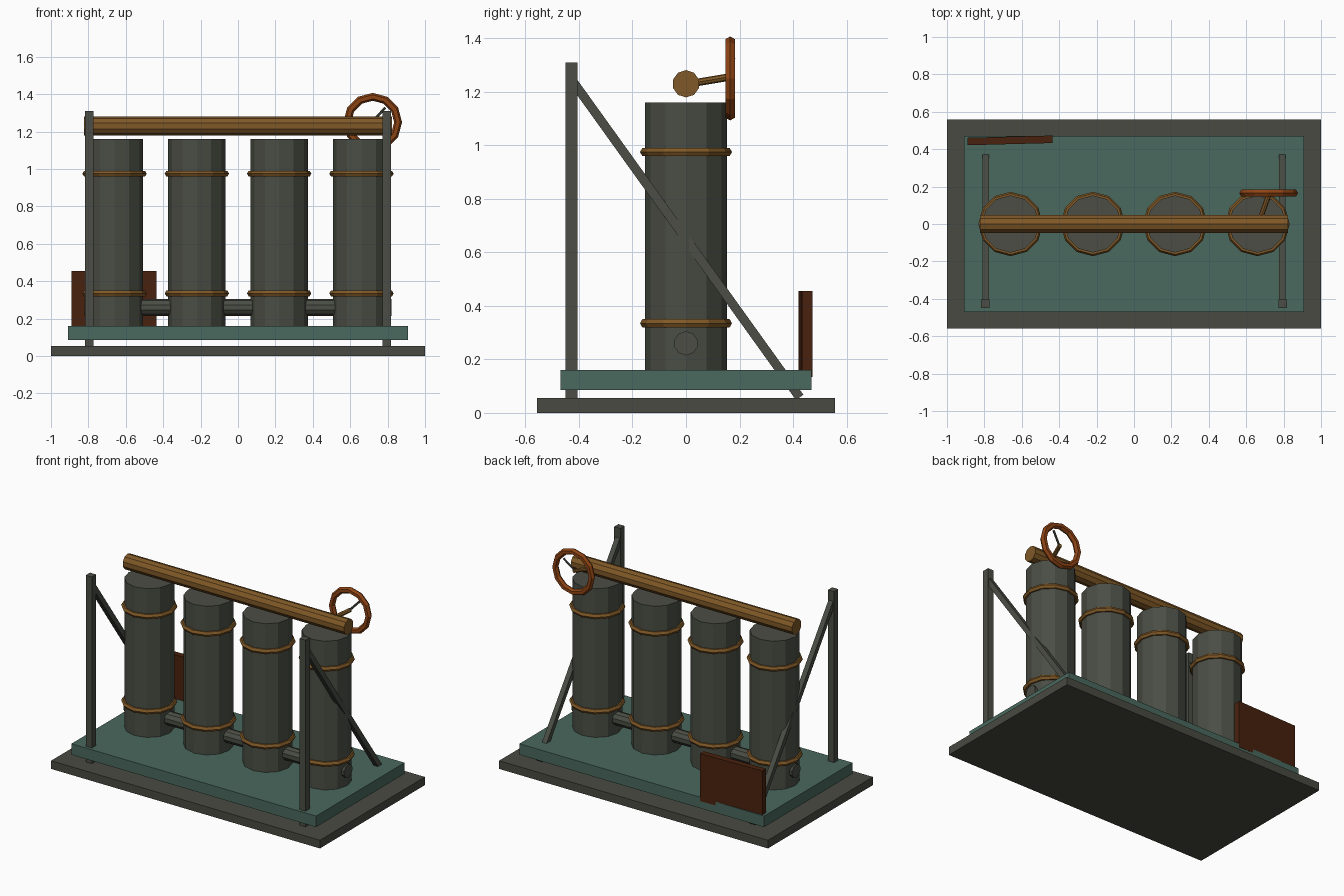
import bpy, math
from mathutils import Vector

if "Cube" in bpy.data.objects:
    bpy.data.objects.remove(bpy.data.objects["Cube"])


def mat(name, r, g, b):
    m = bpy.data.materials.new(name)
    m.diffuse_color = (r, g, b, 1)
    m.use_nodes = True
    m.node_tree.nodes["Principled BSDF"].inputs["Base Color"].default_value = m.diffuse_color
    return m


IRON = mat("dark iron", 0.069, 0.075, 0.058)
STONE = mat("warm grey", 0.066, 0.068, 0.053)
TEAL = mat("dull teal", 0.068, 0.14, 0.112)
BRASS = mat("aged brass", 0.215, 0.098, 0.02)
RED = mat("rust orange", 0.27, 0.057, 0.007)
PANEL = mat("dark rust", 0.066, 0.0155, 0.004)


def finish(name, m):
    o = bpy.context.object
    o.name = name
    o.data.materials.append(m)
    return o


def box(name, m, c, size, rot=(0, 0, 0)):
    bpy.ops.mesh.primitive_cube_add(size=1, location=c, rotation=rot)
    o = finish(name, m)
    o.scale = size
    return o


def rod(name, m, a, b, r, n):
    a, b = Vector(a), Vector(b)
    d = b - a
    bpy.ops.mesh.primitive_cylinder_add(vertices=n, radius=r, depth=d.length, location=(a + b) / 2,
                                        rotation=d.to_track_quat('Z', 'Y').to_euler())
    return finish(name, m)


def ring(name, m, c, major, minor, n, rot=(0, 0, 0)):
    bpy.ops.mesh.primitive_torus_add(major_segments=n, minor_segments=6, major_radius=major,
                                     minor_radius=minor, location=c, rotation=rot)
    return finish(name, m)


# base and raised deck
box("base_slab", STONE, (0, 0, 0.0275), (2, 1.115, 0.055))
box("deck", TEAL, (0, 0, 0.123), (1.82, 0.94, 0.074))

# tanks with hoops
for i in range(4):
    x = -0.66 + 0.44 * i
    rod(f"tank_{i+1}", IRON, (x, 0, 0.14), (x, 0, 1.16), 0.153, 12)
    for z in (0.335, 0.975):
        ring(f"hoop_{i+1}", BRASS, (x, 0, z), 0.154, 0.018, 12)

# connecting pipe and top header
rod("lower_pipe", IRON, (-0.82, 0, 0.26), (0.82, 0, 0.26), 0.045, 10)
rod("top_header", BRASS, (-0.823, 0, 1.23), (0.823, 0, 1.23), 0.051, 10)

# posts with diagonal braces
for s in (-1, 1):
    box("post", IRON, (s * 0.795, -0.4275, 0.68), (0.045, 0.045, 1.26))
    a, b = Vector((s * 0.793, -0.42, 1.235)), Vector((s * 0.793, 0.425, 0.058))
    d = b - a
    box("brace", IRON, (a + b) / 2, (0.034, 0.034, d.length), (math.atan2(-d.y, d.z), 0, 0))

# valve wheel, stem and single spoke
ring("valve_wheel", RED, (0.72, 0.165, 1.25), 0.136, 0.021, 12, (math.pi / 2, 0, 0))
rod("valve_stem", BRASS, (0.665, 0, 1.228), (0.722, 0.16, 1.255), 0.014, 8)
rod("wheel_spoke", IRON, (0.725, 0.155, 1.26), (0.787, 0.178, 1.328), 0.007, 6)

# slightly turned rear panel
box("rear_panel", PANEL, (-0.663, 0.447, 0.295), (0.455, 0.04, 0.32), (0, 0, 0.026))
